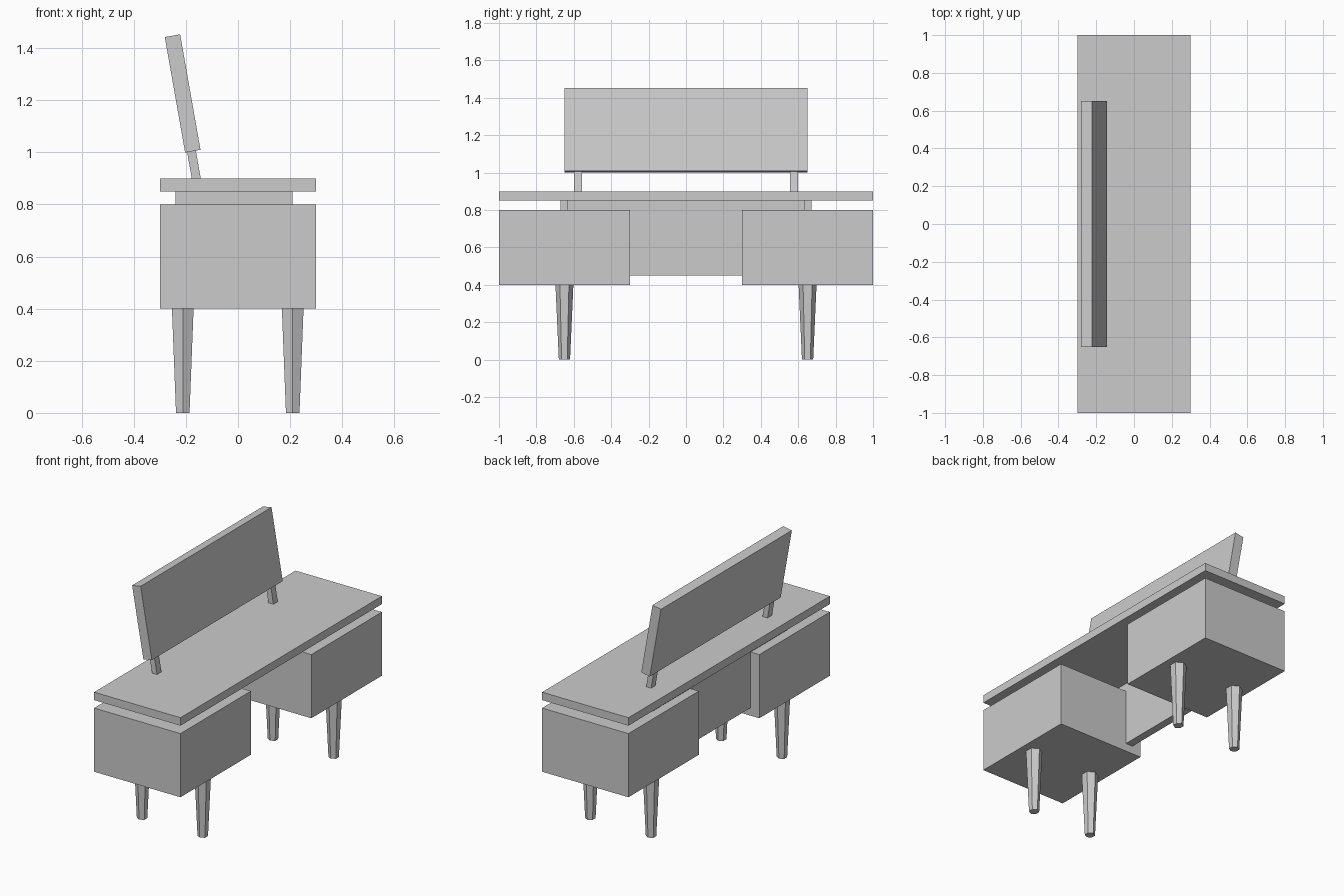
import bpy
from math import radians, sin, cos

if "Cube" in bpy.data.objects:
    bpy.data.objects.remove(bpy.data.objects["Cube"])

TILT = radians(-10)


def box(name, center, size, tilt=0.0):
    bpy.ops.mesh.primitive_cube_add(size=1, location=center, rotation=(0, tilt, 0))
    ob = bpy.context.object
    ob.name = name
    ob.scale = size
    bpy.ops.object.transform_apply(location=False, rotation=False, scale=True)
    return ob


# Long table top and the recessed panel closing the knee space
box("table_top", (0, 0, 0.875), (0.6, 2.0, 0.05))
box("back_panel", (-0.215, 0, 0.65), (0.05, 1.26, 0.4))

for side, s in (("left", -1), ("right", 1)):
    # Drawer box and the thin spacer lifting the top above it
    box(f"{side}_drawer_box", (0, s * 0.65, 0.6), (0.6, 0.7, 0.4))
    box(f"{side}_spacer", (-0.015, s * 0.65, 0.825), (0.45, 0.04, 0.05))

    # Tilted mirror post
    box(f"{side}_mirror_post", (-0.169, s * 0.578, 0.95), (0.034, 0.044, 0.125), TILT)

    # Tapered six-sided legs, corners pointing along y
    for place, x in (("inner", -0.212), ("outer", 0.21)):
        bpy.ops.mesh.primitive_cone_add(vertices=6, radius1=0.03, radius2=0.048,
                                        depth=0.4, location=(x, s * 0.65, 0.2))
        bpy.context.object.name = f"{side}_{place}_leg"

# Mirror slab leaning back
box("mirror", (-0.2125, 0, 1.226), (0.06, 1.3, 0.45), TILT)
